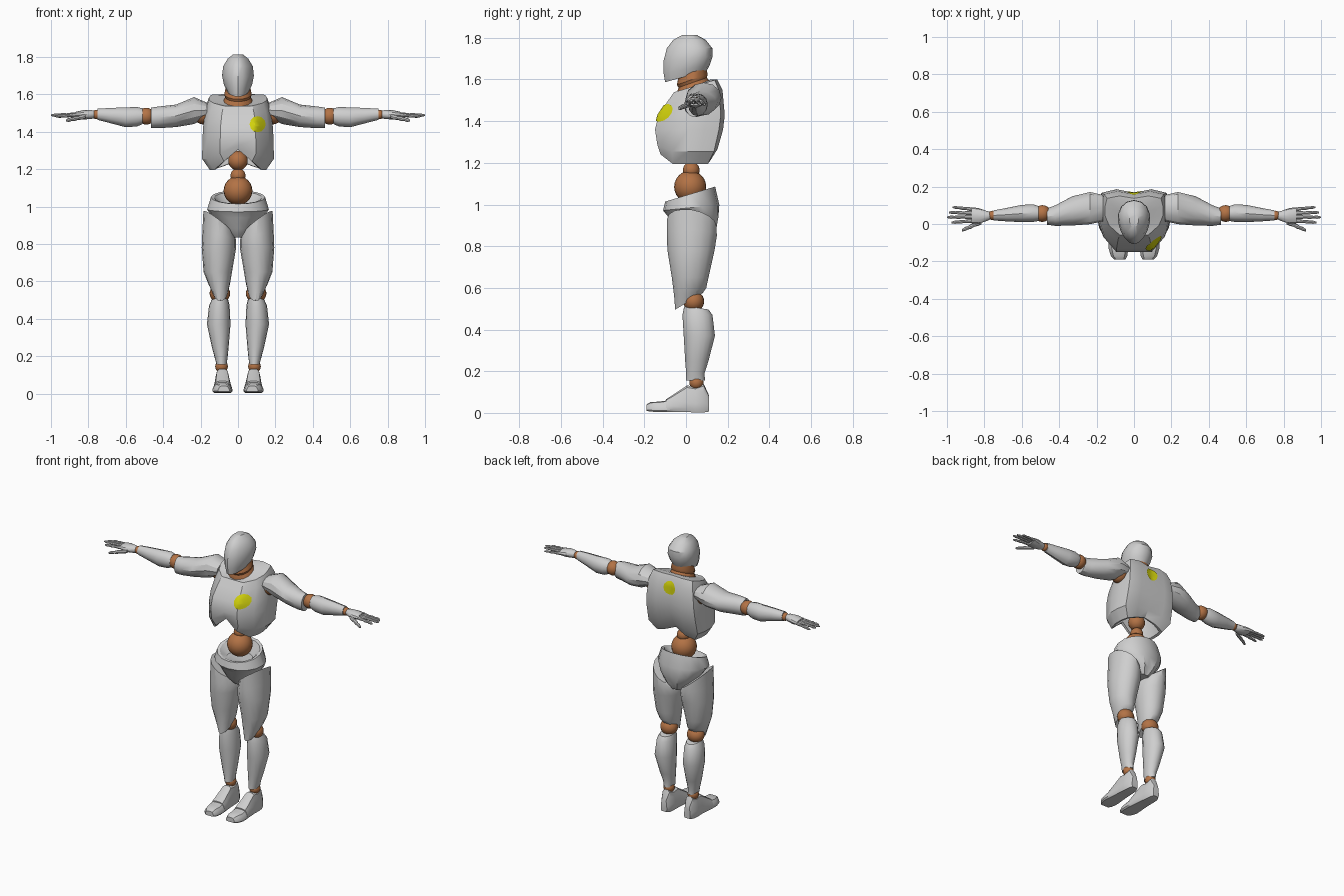
import bpy, bmesh, math
from mathutils import Vector
from mathutils.bvhtree import BVHTree


def material(name, rgb):
    m = bpy.data.materials.new(name)
    m.diffuse_color = (*rgb, 1)
    return m


SHELL = material("light grey shell", (0.62, 0.62, 0.62))
JOINT = material("copper joint", (0.45, 0.17, 0.06))
MARK = material("yellow marker", (0.65, 0.65, 0.004))


def finish(name, bm, mat, mirror=False, angle=32):
    """Turn a bmesh into a shaded object, optionally mirrored to the other side."""
    bmesh.ops.recalc_face_normals(bm, faces=bm.faces)
    me = bpy.data.meshes.new(name)
    bm.to_mesh(me)
    ob = bpy.data.objects.new(name, me)
    bpy.context.collection.objects.link(ob)
    me.materials.append(mat)
    if mirror:
        ob.modifiers.new("Mirror", 'MIRROR').use_mirror_merge = False
    bpy.ops.object.select_all(action='DESELECT')
    ob.select_set(True)
    bpy.context.view_layer.objects.active = ob
    bpy.ops.object.shade_smooth_by_angle(angle=math.radians(angle))
    return ob


def loft(name, rings, mat=SHELL, mirror=False):
    """Skin a list of equal-length point rings and cap both ends."""
    bm = bmesh.new()
    loops = [[bm.verts.new(p) for p in r] for r in rings]
    n = len(loops[0])
    for a, b in zip(loops, loops[1:]):
        for i in range(n):
            j = (i + 1) % n
            bm.faces.new((a[i], a[j], b[j], b[i]))
    bm.faces.new(loops[0])
    bm.faces.new(loops[-1])
    return finish(name, bm, mat, mirror)


def ring_z(z, cx, cy, rx, ry, ty=0, tx=0, taper=0, groove=0, n=16):
    """Horizontal oval, sloped by ty and tx, narrowed at the front by taper."""
    pts = []
    for i in range(n):
        a = math.tau * i / n
        c, s = math.cos(a), math.sin(a)
        if i == n // 4:
            s -= groove
        dx, dy = rx * c * (1 + taper * s), ry * s
        pts.append((cx + dx, cy + dy, z + ty * dy + tx * dx))
    return pts


def ring_x(x, cy, cz, ry, rz, n=12):
    """Upright oval across the arm."""
    return [(x, cy + ry * math.cos(math.tau * i / n),
             cz + rz * math.sin(math.tau * i / n)) for i in range(n)]


def ball(name, centre, r, mirror=False, scale=(1, 1, 1)):
    bm = bmesh.new()
    bmesh.ops.create_uvsphere(bm, u_segments=20, v_segments=12, radius=r)
    for v in bm.verts:
        v.co = Vector([v.co[k] * scale[k] + centre[k] for k in range(3)])
    return finish(name, bm, JOINT, mirror, 60)


# Head and neck
loft("head", [ring_z(z, 0, cy, rx, ry, ty, taper=0.2) for z, cy, rx, ry, ty in (
    (1.615, 0.0, 0.058, 0.10, 0.28), (1.65, 0.004, 0.075, 0.111, 0.2),
    (1.70, 0.01, 0.085, 0.118, 0.1), (1.75, 0.017, 0.079, 0.109, 0),
    (1.79, 0.017, 0.055, 0.078, 0), (1.814, 0.017, 0.025, 0.034, 0))])
loft("neck", [ring_z(z, 0, cy, r, r, 0.35) for z, cy, r in (
    (1.50, 0.04, 0.07), (1.56, 0.035, 0.08), (1.585, 0.032, 0.068),
    (1.60, 0.03, 0.074), (1.66, 0.03, 0.06))], JOINT)

# Torso: wide flat back, narrowed chest, spine groove, arched open underside
HALF = [(0, -0.98), (0.5, -0.98), (0.86, -0.5), (1, 0.0), (1, 0.45),
        (0.93, 0.88), (0.5, 1), (0, 0.88)]
SECTION = HALF + [(-x, y) for x, y in HALF[-2:0:-1]]


def torso_ring(z, rx, yf, yb, tilt=0, front_arch=0, back_arch=0):
    pts = []
    mid, half = (yf + yb) / 2, (yb - yf) / 2
    for u, v in SECTION:
        x, y = u * rx, mid + v * half
        arch = front_arch if v < 0 else back_arch
        pts.append((x, y, z + tilt * (y - 0.03) + arch * max(0, 1 - abs(u) / 0.86)))
    return pts


torso = loft("torso", [
    torso_ring(1.36, 0.11, -0.08, 0.11),
    torso_ring(1.20, 0.135, -0.11, 0.105, 0, 0.11, 0.05),
    torso_ring(1.195, 0.15, -0.125, 0.12, 0, 0.11, 0.05),
    torso_ring(1.255, 0.192, -0.14, 0.152, 0, 0.07, 0.03),
    torso_ring(1.36, 0.19, -0.152, 0.178),
    torso_ring(1.43, 0.186, -0.135, 0.186),
    torso_ring(1.52, 0.172, -0.09, 0.175, 0.2),
    torso_ring(1.565, 0.155, -0.06, 0.15, 0.3),
    torso_ring(1.565, 0.085, -0.045, 0.115, 0.4)])

# Round markers laid on the chest and upper back
bm = bmesh.new()
bm.from_mesh(torso.data)
surface = BVHTree.FromBMesh(bm)
bm.free()


def marker(name, cx, cz, direction, r=0.043, n=12):
    bm = bmesh.new()

    def put(x, z):
        hit = surface.ray_cast(Vector((x, -direction, z)), Vector((0, direction, 0)))[0]
        return bm.verts.new((x, hit.y - direction * 0.006, z))
    loops = [[put(cx + k * r * math.cos(math.tau * i / n),
                  cz + k * r * math.sin(math.tau * i / n)) for i in range(n)]
             for k in (0.35, 0.7, 1)]
    bm.faces.new(loops[0])
    for a, b in zip(loops, loops[1:]):
        for i in range(n):
            bm.faces.new((a[i], a[i - 1], b[i - 1], b[i]))
    finish(name, bm, MARK)


marker("chest_marker", 0.105, 1.44, 1)
marker("back_marker", 0, 1.525, -1)

# Spine balls
ball("upper_spine_ball", (0, 0.025, 1.245), 0.052)
ball("middle_spine_ball", (0, 0.025, 1.165), 0.04)
ball("waist_ball", (0, 0.02, 1.085), 0.077)

# Pelvis: hollow tilted rim running down to the crotch
loft("pelvis", [ring_z(z, 0, cy, rx, ry, ty, groove=g) for z, cy, rx, ry, ty, g in (
    (1.00, 0.02, 0.08, 0.07, 0, 0), (1.047, 0.02, 0.128, 0.105, 0.3, 0),
    (1.05, 0.02, 0.145, 0.12, 0.3, 0), (0.985, 0.025, 0.165, 0.135, 0.1, 0),
    (0.94, 0.04, 0.137, 0.125, 0, 0.1), (0.88, 0.045, 0.09, 0.108, 0, 0.15),
    (0.835, 0.05, 0.04, 0.072, 0, 0.15))])

# Legs
loft("thigh", [ring_z(*r) for r in (
    (0.915, 0.105, 0.028, 0.08, 0.118, -0.15, 0.75),
    (0.85, 0.1, 0.028, 0.09, 0.12, 0, 0.3),
    (0.78, 0.102, 0.024, 0.092, 0.113),
    (0.65, 0.108, 0.02, 0.076, 0.088),
    (0.58, 0.1, 0.02, 0.056, 0.077, 0.25),
    (0.535, 0.094, 0.014, 0.037, 0.066, 0.6))], mirror=True)
ball("knee", (0.097, 0.037, 0.535), 0.05, True, (1.1, 1, 1))
loft("shin", [ring_z(*r) for r in (
    (0.505, 0.096, 0.05, 0.043, 0.058, -0.15), (0.47, 0.1, 0.055, 0.055, 0.072),
    (0.37, 0.103, 0.064, 0.063, 0.075), (0.25, 0.095, 0.052, 0.045, 0.056),
    (0.19, 0.09, 0.045, 0.034, 0.044), (0.155, 0.088, 0.045, 0.027, 0.046))], mirror=True)
ball("ankle", (0.088, 0.05, 0.145), 0.034, True)


def foot_ring(y, cx, bottom, top, sole, upper):
    """Sole-to-instep section: half width `sole` below, `upper` on top."""
    h = top - bottom
    half = [(sole * 0.85, 0), (sole, 0.15), (sole, 0.35),
            ((sole + upper) / 2, 0.7), (upper, 0.92), (upper * 0.5, 1)]
    pts = half + [(-x, f) for x, f in reversed(half)]
    return [(cx + x, y, bottom + f * h) for x, f in pts]


loft("foot", [foot_ring(*r) for r in (
    (0.11, 0.085, 0.006, 0.085, 0.022, 0.016), (0.085, 0.085, 0.002, 0.14, 0.036, 0.024),
    (0.045, 0.085, 0.002, 0.125, 0.04, 0.028), (0.005, 0.084, 0.004, 0.132, 0.042, 0.028),
    (-0.06, 0.083, 0.004, 0.088, 0.048, 0.034),
    (-0.095, 0.083, 0.004, 0.066, 0.052, 0.036))], mirror=True)
loft("toe_cap", [foot_ring(*r) for r in (
    (-0.09, 0.083, 0.004, 0.06, 0.052, 0.036), (-0.13, 0.083, 0.004, 0.054, 0.053, 0.036),
    (-0.17, 0.08, 0.006, 0.052, 0.044, 0.03), (-0.19, 0.076, 0.01, 0.04, 0.03, 0.02))],
    mirror=True)

# Arms
ball("shoulder_ball", (0.185, 0.08, 1.495), 0.056, True)
loft("upper_arm", [ring_x(*r) for r in (
    (0.165, 0.085, 1.515, 0.07, 0.04), (0.235, 0.085, 1.513, 0.086, 0.072),
    (0.33, 0.07, 1.485, 0.078, 0.06), (0.42, 0.045, 1.477, 0.055, 0.058),
    (0.465, 0.04, 1.474, 0.044, 0.055))], mirror=True)
ball("elbow", (0.49, 0.056, 1.483), 0.045, True)
loft("forearm", [ring_x(*r) for r in (
    (0.51, 0.056, 1.483, 0.04, 0.042), (0.54, 0.058, 1.48, 0.047, 0.052),
    (0.60, 0.056, 1.477, 0.046, 0.053), (0.68, 0.05, 1.486, 0.036, 0.041),
    (0.75, 0.046, 1.493, 0.027, 0.03))], mirror=True)
ball("wrist", (0.757, 0.046, 1.492), 0.025, True)

# Hands
loft("palm", [ring_x(*r) for r in (
    (0.762, 0.045, 1.492, 0.018, 0.018), (0.785, 0.043, 1.492, 0.026, 0.024),
    (0.83, 0.043, 1.49, 0.042, 0.025), (0.87, 0.047, 1.49, 0.043, 0.016))], mirror=True)


def finger(name, start, end, r):
    """Three tapering segments pinched at the knuckles."""
    a, b = Vector(start), Vector(end)
    rings = []
    for t, k in ((0, 0.9), (0.18, 1), (0.38, 0.72), (0.55, 0.9),
                 (0.7, 0.65), (0.85, 0.78), (1, 0.4)):
        p = a.lerp(b, t)
        rings.append(ring_x(p.x, p.y, p.z, r * k, r * k, 8))
    loft(name, rings, mirror=True)


finger("index_finger", (0.86, 0.018, 1.49), (0.975, 0.008, 1.482), 0.011)
finger("middle_finger", (0.865, 0.038, 1.492), (1.0, 0.036, 1.488), 0.011)
finger("ring_finger", (0.865, 0.058, 1.491), (0.99, 0.062, 1.486), 0.011)
finger("little_finger", (0.86, 0.078, 1.488), (0.97, 0.09, 1.48), 0.01)
finger("thumb", (0.815, 0.012, 1.482), (0.92, -0.034, 1.46), 0.014)
